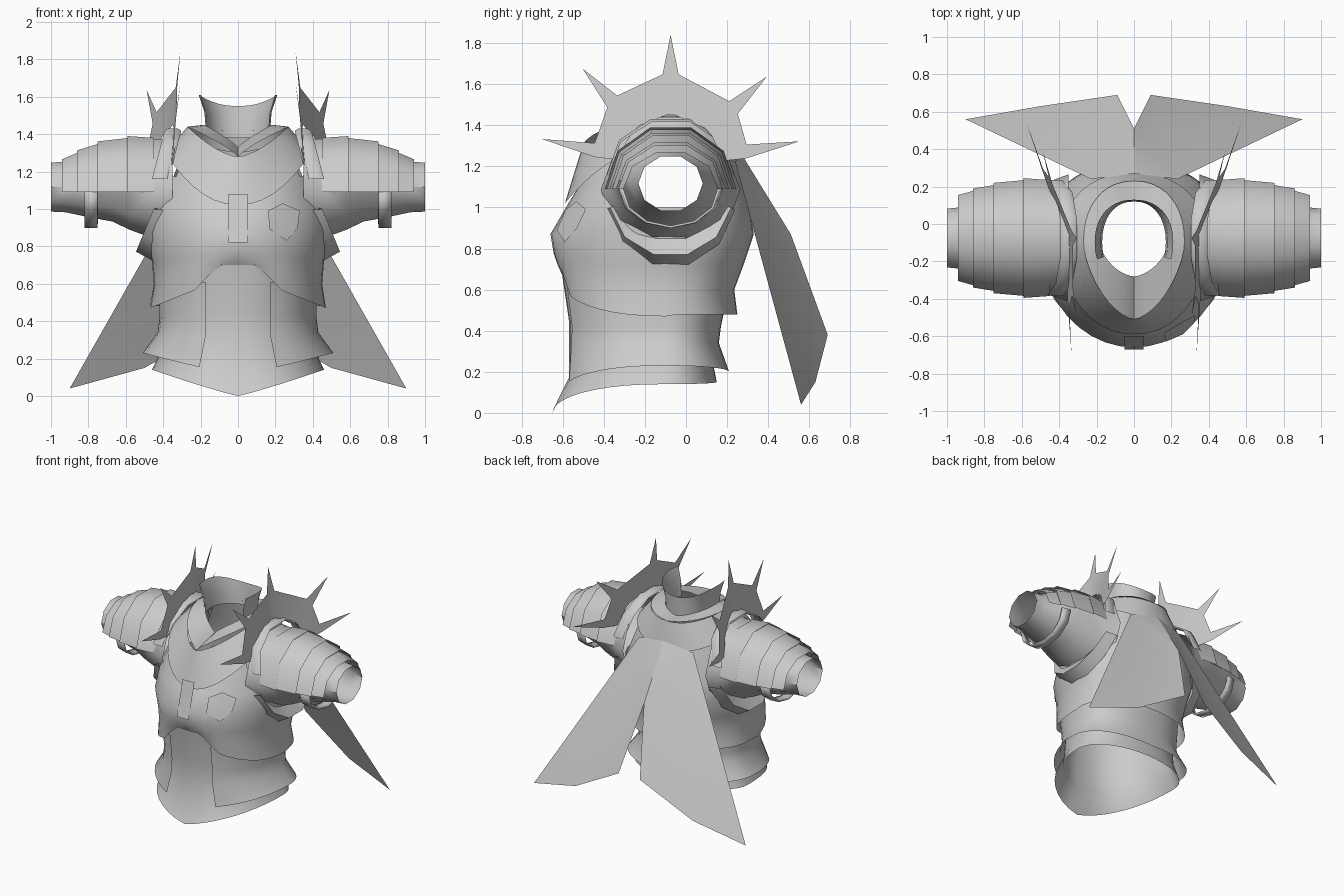
import bpy, bmesh
from math import sin, cos, pi, radians

cube = bpy.data.objects.get("Cube")
if cube:
    bpy.data.objects.remove(cube)

steel = bpy.data.materials.new("plain_grey")
steel.use_nodes = True
GREY = (0.6, 0.6, 0.6, 1)
steel.diffuse_color = GREY
steel.node_tree.nodes["Principled BSDF"].inputs["Base Color"].default_value = GREY

MID = -0.1      # depth of the body's widest line
ARM = -0.075    # depth of the arm axis
POW = 0.9       # roundness of the body outline


def build(name, verts, faces, mirror=False, thick=0, cut=None):
    mesh = bpy.data.meshes.new(name)
    mesh.from_pydata(verts, [], faces)
    bm = bmesh.new()
    bm.from_mesh(mesh)
    if cut:
        gone = [f for f in bm.faces if cut(f.calc_center_median())]
        bmesh.ops.delete(bm, geom=gone, context='FACES')
    bmesh.ops.recalc_face_normals(bm, faces=bm.faces)
    bm.to_mesh(mesh)
    bm.free()
    mesh.materials.append(steel)
    ob = bpy.data.objects.new(name, mesh)
    bpy.context.collection.objects.link(ob)
    if thick:
        mod = ob.modifiers.new("thickness", 'SOLIDIFY')
        mod.thickness = thick
        mod.offset = 0
    if mirror:
        mod = ob.modifiers.new("mirror", 'MIRROR')
        mod.use_mirror_merge = False
    bpy.ops.object.select_all(action='DESELECT')
    ob.select_set(True)
    bpy.context.view_layer.objects.active = ob
    bpy.ops.object.shade_smooth_by_angle(angle=radians(40))


def loft(name, rows, closed, **kw):
    n = len(rows[0])
    faces = []
    for r in range(len(rows) - 1):
        for i in range(n if closed else n - 1):
            j = (i + 1) % n
            faces.append((r * n + i, r * n + j, r * n + n + j, r * n + n + i))
    build(name, [p for row in rows for p in row], faces, **kw)


def body_ring(w, front, back, zf, zs, zb, fpow=POW, start=0, edge=None, rounded=False):
    # Outline around the body; start leaves a gap at the front
    pts = []
    n = 40
    for i in range(n + 1 if start else n):
        t = start + (2 * pi - 2 * start) * i / n
        s, c = sin(t), cos(t)
        p = fpow if c > 0 else POW
        x = w * abs(s) ** p * (1 if s > 0 else -1)
        y = MID + (front - MID if c > 0 else back - MID) * abs(c) ** p
        k = 1 - (s * s if rounded else abs(s))
        z = zs + ((zf if c > 0 else zb) - zs) * k
        pts.append((x, y, edge(x, y) if edge else z))
    return pts


def body_shell(name, rings, start=0, edge=None, rounded=False, **kw):
    rows = [body_ring(*r, start=start, rounded=rounded, edge=edge if i == 0 else None)
            for i, r in enumerate(rings)]
    loft(name, rows, not start, **kw)


def arm_arc(name, ends, z, a0, a1, n, closed=False, tilt=0, **kw):
    # Ends are (x, depth radius, height radius, centre height offset)
    angles = [radians(a0 + (a1 - a0) * i / n) for i in range(n if closed else n + 1)]
    rows = [[(x - tilt * sin(a), ARM + ry * cos(a), z + dz + rz * sin(a)) for a in angles]
            for x, ry, rz, dz in ends]
    loft(name, rows, closed, mirror=True, **kw)


# Breastplate with an arched lower edge and open armholes
def arch(x, y):
    a = abs(x)
    if y > MID:
        return 0.48
    if a < 0.11:
        return 0.7
    if a < 0.22:
        return 0.7 - (a - 0.11) * 1.15
    return 0.57 - (a - 0.22) * 0.4


body_shell("breastplate", [
    (0.47, -0.61, 0.25, 0.7, 0.47, 0.5),
    (0.45, -0.63, 0.235, 0.74, 0.6, 0.6),
    (0.46, -0.645, 0.28, 0.78, 0.72, 0.72, 0.95),
    (0.5, -0.66, 0.33, 0.87, 0.87, 0.87, 1.0),
    (0.49, -0.585, 0.31, 1.0, 1.0, 1.0, 1.0),
    (0.41, -0.545, 0.27, 1.05, 1.2, 1.15, 1.0),
    (0.33, -0.49, 0.24, 1.12, 1.37, 1.3, 1.0)], edge=arch,
    cut=lambda p: abs(p.x) > 0.3 and 0.97 < p.z < 1.31 and -0.33 < p.y < 0.16)

# Skirt with pointed front, and the side panels over it
body_shell("skirt", [
    (0.41, -0.61, 0.2, 0.72, 0.6, 0.6),
    (0.39, -0.57, 0.13, 0.45, 0.42, 0.42),
    (0.41, -0.57, 0.13, 0.17, 0.25, 0.25),
    (0.46, -0.65, 0.15, 0, 0.14, 0.15)])
body_shell("hip_panels", [
    (0.42, -0.61, 0.2, 0.64, 0.56, 0.56),
    (0.42, -0.585, 0.17, 0.42, 0.42, 0.42),
    (0.43, -0.59, 0.16, 0.3, 0.34, 0.34),
    (0.51, -0.6, 0.21, 0.11, 0.23, 0.2)], start=0.375)

# Neck guard over the chest, its rim, and the standing collar
body_shell("neck_guard", [
    (0.39, -0.59, 0.275, 1.02, 1.3, 1.2, 0.95),
    (0.33, -0.55, 0.255, 1.15, 1.37, 1.3, 1.05),
    (0.27, -0.51, 0.23, 1.28, 1.44, 1.4, 1.25)], rounded=True)
body_shell("neck_rim", [
    (0.27, -0.51, 0.23, 1.28, 1.44, 1.4, 1.25),
    (0.18, -0.28, 0.12, 1.33, 1.45, 1.4, 1.2)])
body_shell("collar", [
    (0.17, -0.28, 0.12, 1.33, 1.4, 1.38),
    (0.18, -0.3, 0.125, 1.45, 1.52, 1.48),
    (0.21, -0.32, 0.13, 1.61, 1.61, 1.55)], start=1.2, rounded=True)

# Sleeves, flaring into the chest
arm_arc("sleeve", [
    (0.35, 0.34, 0.3, -0.01), (0.46, 0.3, 0.265, 0.0), (0.58, 0.275, 0.24, 0.02),
    (0.67, 0.25, 0.21, 0.035), (0.82, 0.2, 0.17, 0.025), (0.92, 0.165, 0.142, 0.02),
    (1.0, 0.157, 0.138, 0.02)], 1.097, 0, 360, 10, closed=True)

# Overlapping upper arm plates
for i, (x0, x1, r0, r1, h0, h1) in enumerate([
        (0.38, 0.46, 0.3, 0.305, 0.295, 0.3), (0.45, 0.59, 0.31, 0.32, 0.305, 0.315),
        (0.58, 0.75, 0.31, 0.295, 0.305, 0.285), (0.735, 0.86, 0.285, 0.265, 0.275, 0.235),
        (0.85, 0.94, 0.255, 0.23, 0.225, 0.185)]):
    arm_arc(f"arm_plate_{i + 1}", [(x0, r0, h0, 0), (x1, r1, h1, 0)], 1.09, 0, 180, 5)

# Folded armhole lip, arm strap and shoulder roll
arm_arc("armhole_lip", [(0.38, 0.26, 0.21, 0), (0.43, 0.3, 0.29, 0), (0.34, 0.32, 0.34, 0)],
        1.05, 190, 350, 5, tilt=0.12)
arm_arc("arm_strap", [(0.75, 0.25, 0.185, 0), (0.82, 0.235, 0.185, 0)], 1.09, 180, 360, 6,
        thick=0.012)
arm_arc("shoulder_roll", [(0.37, 0.3, 0.27, 0), (0.39, 0.31, 0.285, 0),
                          (0.44, 0.31, 0.285, 0), (0.46, 0.3, 0.27, 0)],
        1.16, 0, 180, 5, tilt=0.07)


# Spiked shoulder fans, leaning inward at the top and swept out at the back
def fan_point(deg, r):
    y, z = ARM + r * cos(radians(deg)), 1.2 + r * sin(radians(deg))
    sweep = (0.36 if y > -0.05 else 0.04) * (y + 0.05)
    return (0.31 + 0.1 * (1.83 - z) + sweep, y, z)


verts, faces = [], []
for i, mid in enumerate((11, 43, 90, 132, 168)):
    b = len(verts)
    for d in (mid - 5, mid + 5):
        verts += [fan_point(d, 0.25), fan_point(d, 0.36 + 0.09 * sin(radians(d)))]
    verts.append(fan_point(mid, 0.64))
    faces += [(b, b + 1, b + 3, b + 2), (b + 1, b + 4, b + 3)]
    if i < 4:
        faces.append((b + 2, b + 3, b + 6, b + 5))
build("shoulder_fan", verts, faces, mirror=True)

# Two-tailed cape
build("cape", [(0, 0.27, 1.26), (0.23, 0.24, 1.22), (0, 0.51, 0.87),
               (0.09, 0.69, 0.38), (0.5, 0.63, 0.15), (0.9, 0.56, 0.04)],
      [(0, 1, 2), (1, 3, 2), (1, 4, 3), (1, 5, 4)], mirror=True)

# Chest tab and small shield badge on the left breast
build("chest_tab", [(-0.05, -0.6, 1.08), (0.05, -0.6, 1.08),
                    (0.05, -0.672, 0.82), (-0.05, -0.672, 0.82)], [(0, 1, 2, 3)])


def chest_y(x, z):
    f = -0.66 + max(0, z - 0.87) * 0.5
    return MID + (f - MID) * (1 - (x / 0.5) ** 2) ** 0.5 - 0.012


badge = [(0.16, 0.99), (0.24, 1.03), (0.33, 0.99), (0.32, 0.9), (0.26, 0.83), (0.17, 0.89)]
hub = [(0.245, 0.94)]
build("shield_badge", [(x, chest_y(x, z), z) for x, z in badge + hub],
      [(i, (i + 1) % 6, 6) for i in range(6)])
